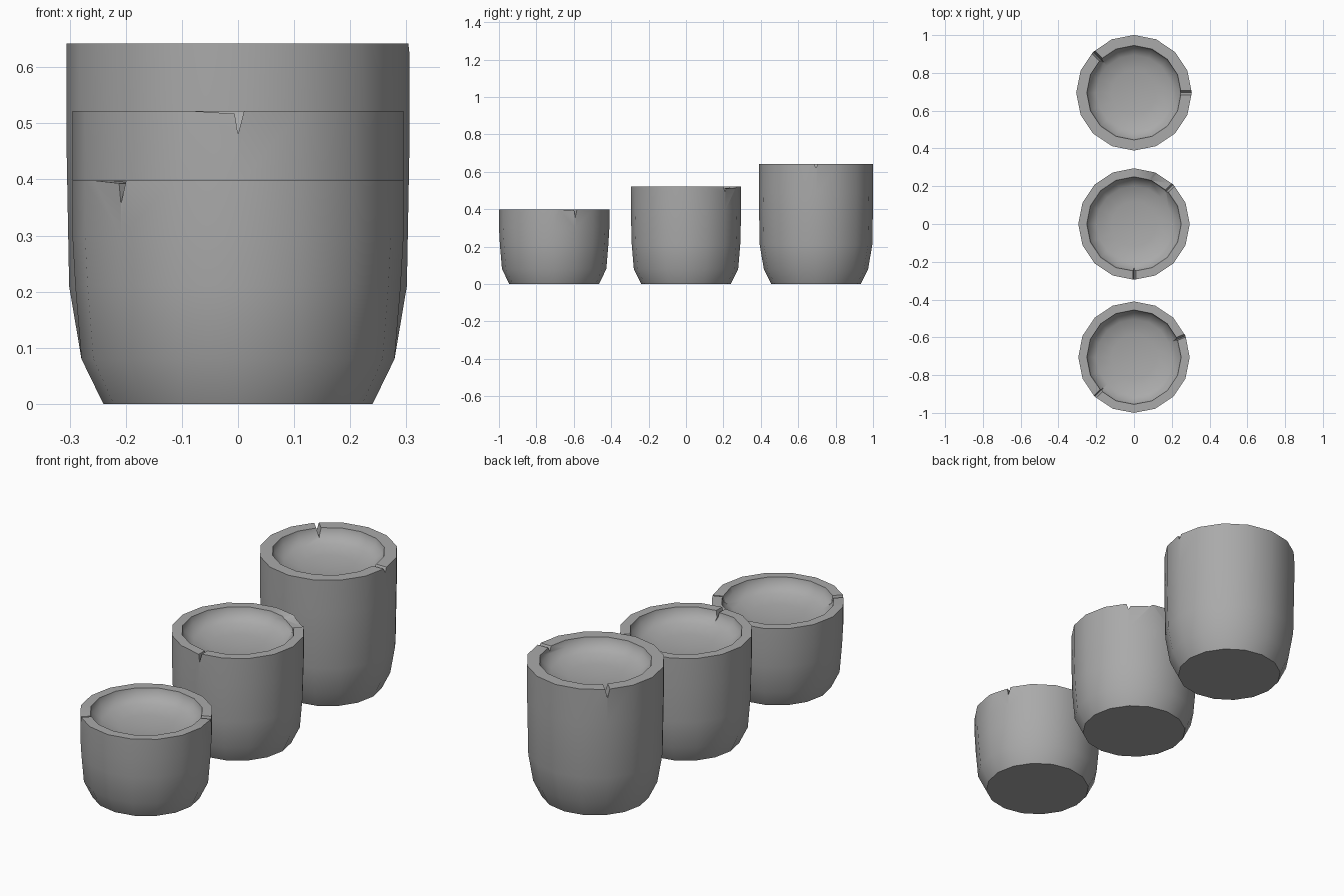
import bpy
import bmesh
from math import cos, sin, radians, tau

if "Cube" in bpy.data.objects:
    bpy.data.objects.remove(bpy.data.objects["Cube"], do_unlink=True)

SIDES = 16

stone = bpy.data.materials.new("stone grey")
stone.use_nodes = True
GREY = (0.4, 0.4, 0.4, 1)
stone.diffuse_color = GREY
bsdf = next(n for n in stone.node_tree.nodes if n.type == 'BSDF_PRINCIPLED')
bsdf.inputs["Base Color"].default_value = GREY


def make_object(name, bm):
    bmesh.ops.recalc_face_normals(bm, faces=bm.faces)
    mesh = bpy.data.meshes.new(name)
    bm.to_mesh(mesh)
    bm.free()
    obj = bpy.data.objects.new(name, mesh)
    bpy.context.collection.objects.link(obj)
    return obj


def lathe(name, profile, y):
    """Turn a profile around a vertical axis; its ends are closed."""
    bm = bmesh.new()
    rings = [[bm.verts.new((r * cos(tau * i / SIDES), y + r * sin(tau * i / SIDES), z))
              for i in range(SIDES)] for r, z in profile[:-1]]
    for low, high in zip(rings, rings[1:]):
        for i in range(SIDES):
            j = (i + 1) % SIDES
            bm.faces.new((low[i], low[j], high[j], high[i]))
    bm.faces.new(rings[0])
    # Fan to the centre of the hollow
    centre = bm.verts.new((0, y, profile[-1][1]))
    for i in range(SIDES):
        bm.faces.new((rings[-1][i], rings[-1][(i + 1) % SIDES], centre))
    return make_object(name, bm)


def add_notch(bm, y, top, angle, outline):
    """Radial prism whose outline is given as (sideways, height) at the rim."""
    a = radians(angle)
    ends = []
    for r in (0.2, 0.36):
        ends.append([bm.verts.new((r * cos(a) - t * sin(a),
                                   y + r * sin(a) + t * cos(a), top + h))
                     for t, h in outline])
    n = len(outline)
    for i in range(n):
        j = (i + 1) % n
        bm.faces.new((ends[0][i], ends[0][j], ends[1][j], ends[1][i]))
    bm.faces.new(ends[0])
    bm.faces.new(ends[1])


# Chip outlines: a crack beside a shallow flake, a plain crack, a wide chip
FLAKE = [(-0.1, 0.001), (-0.006, -0.005), (0, -0.042), (0.011, 0.001), (0.011, 0.03), (-0.1, 0.03)]
CRACK = [(-0.011, 0.001), (0, -0.042), (0.011, 0.001), (0.011, 0.03), (-0.011, 0.03)]
SMALL = [(-0.012, 0.001), (0, -0.022), (0.012, 0.001), (0.012, 0.03), (-0.012, 0.03)]
WIDE = [(-0.01, 0.001), (0, -0.032), (0.01, -0.012), (0.1, -0.009), (0.115, 0.001),
        (0.115, 0.03), (-0.01, 0.03)]

# Name, centre y, height, rim radius, chips
POTS = [
    ("short_pot", -0.705, 0.398, 0.295, [(225, FLAKE), (22.5, FLAKE)]),
    ("medium_pot", 0.0, 0.522, 0.295, [(270, FLAKE), (45, WIDE)]),
    ("tall_pot", 0.695, 0.642, 0.306, [(0, SMALL), (135, CRACK)]),
]

for name, y, top, rim, chips in POTS:
    # Outer wall, flat rim, then a shallow rounded hollow
    profile = [(0.24, 0), (0.279, 0.08), (rim - 0.005, 0.21), (rim, top * 0.75), (rim, top),
               (0.25, top), (0.243, top - 0.03), (0.2, top - 0.058),
               (0.12, top - 0.073), (0, top - 0.08)]
    pot = lathe(name, profile, y)

    bm = bmesh.new()
    for angle, outline in chips:
        add_notch(bm, y, top, angle, outline)
    cutter = make_object(name + "_cutter", bm)
    cutter.hide_render = True

    # Cut the chips into the rim
    mod = pot.modifiers.new("chips", 'BOOLEAN')
    mod.operation = 'DIFFERENCE'
    mod.solver = 'EXACT'
    mod.object = cutter
    bpy.ops.object.select_all(action='DESELECT')
    bpy.context.view_layer.objects.active = pot
    pot.select_set(True)
    bpy.ops.object.modifier_apply(modifier=mod.name)
    bpy.data.objects.remove(cutter, do_unlink=True)

    pot.data.materials.clear()
    pot.data.materials.append(stone)
    bpy.ops.object.shade_smooth_by_angle(angle=radians(48))
